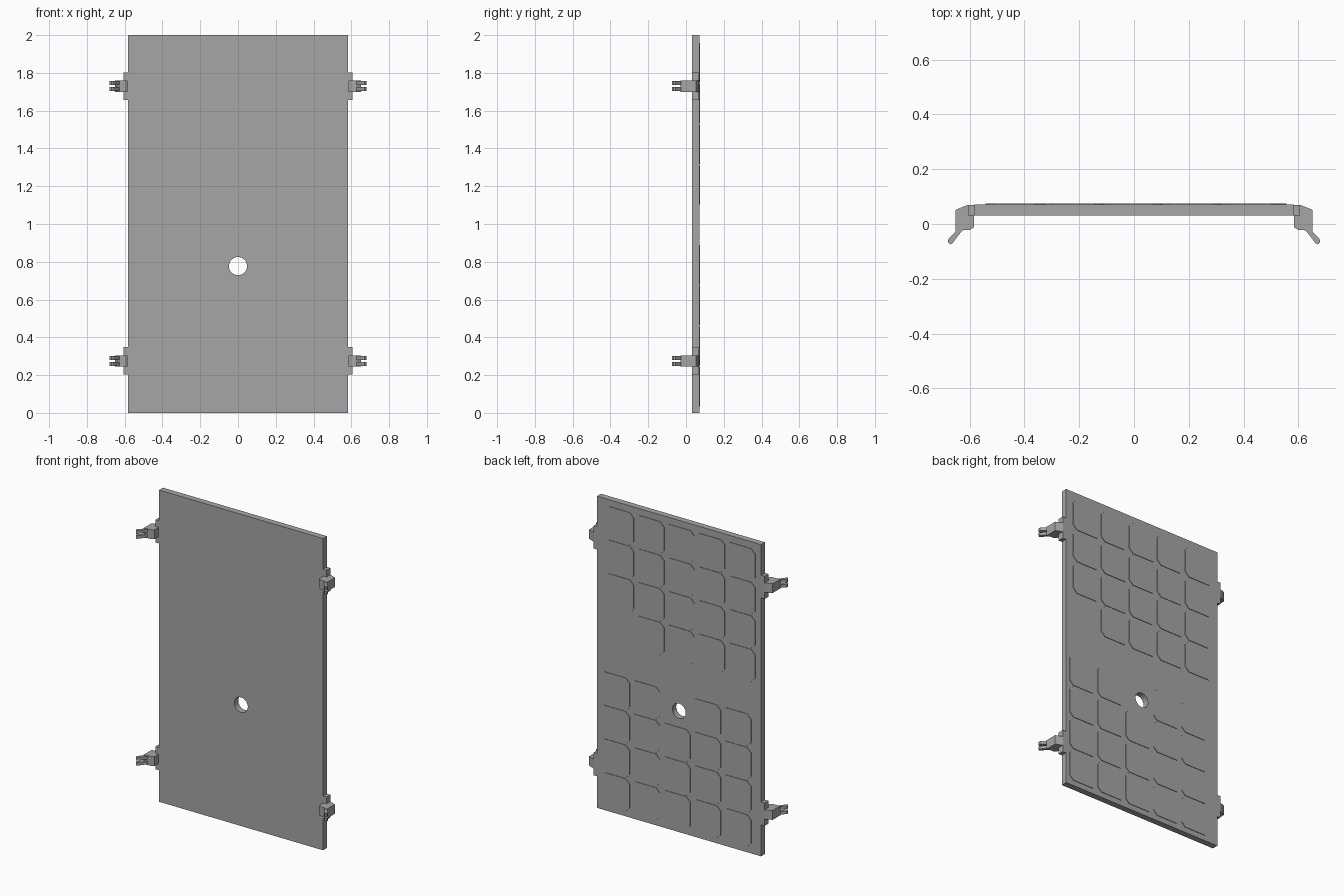
import bpy
import bmesh
from mathutils import Vector

cube = bpy.data.objects.get("Cube")
if cube:
    bpy.data.objects.remove(cube, do_unlink=True)

grey = bpy.data.materials.new("plain_grey")
grey.use_nodes = True
colour = (0.38, 0.38, 0.38, 1)
grey.diffuse_color = colour
grey.node_tree.nodes["Principled BSDF"].inputs["Base Color"].default_value = colour

FRONT, BACK, CELL_BACK = 0.031, 0.071, 0.0745


def finish(name, bm):
    bmesh.ops.recalc_face_normals(bm, faces=bm.faces)
    mesh = bpy.data.meshes.new(name)
    bm.to_mesh(mesh)
    bm.free()
    mesh.materials.append(grey)
    obj = bpy.data.objects.new(name, mesh)
    bpy.context.collection.objects.link(obj)
    return obj


def prism(bm, points, depth):
    """Extrude a closed outline along the depth vector."""
    face = bm.faces.new([bm.verts.new(p) for p in points])
    ext = bmesh.ops.extrude_face_region(bm, geom=[face])
    verts = [g for g in ext["geom"] if isinstance(g, bmesh.types.BMVert)]
    bmesh.ops.translate(bm, verts=verts, vec=Vector(depth))


def box(bm, x0, x1, y0, y1, z0, z1):
    prism(bm, [(x0, y0, z0), (x1, y0, z0), (x1, y1, z0), (x0, y1, z0)], (0, 0, z1 - z0))


# Main board with a round through-hole
bm = bmesh.new()
box(bm, -0.582, 0.582, FRONT, BACK, 0, 2)
board = finish("board", bm)
bpy.ops.mesh.primitive_cylinder_add(vertices=32, radius=0.048, depth=0.3,
                                    location=(0, 0.05, 0.777), rotation=(1.570796, 0, 0))
cutter = bpy.context.object
cut = board.modifiers.new("hole", "BOOLEAN")
cut.object = cutter
cut.solver = "EXACT"
bpy.context.view_layer.objects.active = board
bpy.ops.object.modifier_apply(modifier=cut.name)
bpy.data.objects.remove(cutter, do_unlink=True)

# Two banks of thin chamfered cells on the back
PITCH, SIZE, CHAMFER = 0.2155, 0.208, 0.028


def cell_bank(name, left, top, missing):
    bm = bmesh.new()
    h, c = SIZE / 2, SIZE / 2 - CHAMFER
    outline = [(-c, -h), (c, -h), (h, -c), (h, c), (c, h), (-c, h), (-h, c), (-h, -c)]
    for row in range(4):
        for col in range(5):
            if (row, col) == missing:
                continue
            cx = left - h - col * PITCH
            cz = top - h - row * PITCH
            prism(bm, [(cx + x, BACK, cz + z) for x, z in outline], (0, CELL_BACK - BACK, 0))
    return finish(name, bm)


cell_bank("upper_cells", 0.528, 1.957, (3, 0))
cell_bank("lower_cells", 0.557, 0.889, (0, 2))

# Side clips: mounting plate, bent arm and two splayed prongs
ARM = [(0.58, 0.07), (0.607, 0.07), (0.651, 0.052), (0.651, -0.028),
       (0.626, -0.023), (0.598, -0.021), (0.585, -0.012), (0.585, FRONT)]
PRONG = [(0.626, -0.022), (0.651, -0.027), (0.678, -0.055), (0.679, -0.066),
         (0.671, -0.0745), (0.663, -0.071)]


def clip(name, side, z):
    bm = bmesh.new()
    box(bm, 0.58, 0.607, FRONT, 0.07, z - 0.073, z + 0.073)
    prism(bm, [(x, y, z - 0.03) for x, y in ARM], (0, 0, 0.06))
    for low in (-0.026, 0.006):
        prism(bm, [(x, y, z + low) for x, y in PRONG], (0, 0, 0.02))
    for v in bm.verts:
        v.co.x *= side
    return finish(name, bm)


for side, side_name in ((1, "left"), (-1, "right")):
    for z, level in ((1.73, "upper"), (0.275, "lower")):
        clip(f"{level}_{side_name}_clip", side, z)
